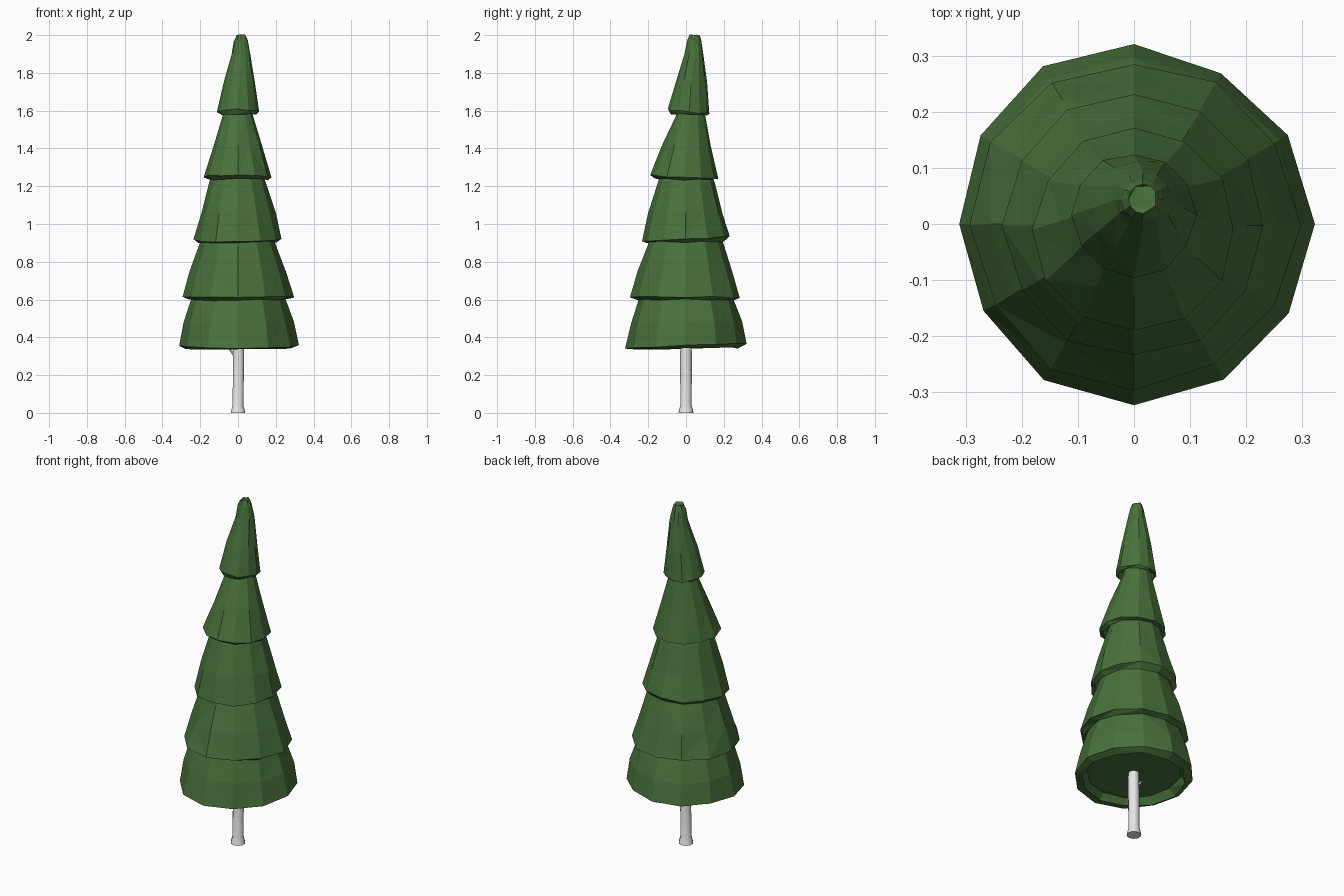
import bpy, bmesh, math, random
from mathutils import Vector

if "Cube" in bpy.data.objects:
    bpy.data.objects.remove(bpy.data.objects["Cube"], do_unlink=True)
random.seed(7)


def make_material(name, colour):
    mat = bpy.data.materials.new(name)
    mat.use_nodes = True
    mat.diffuse_color = (*colour, 1)
    mat.node_tree.nodes["Principled BSDF"].inputs["Base Color"].default_value = (*colour, 1)
    return mat


green = make_material("pine green", (0.065, 0.165, 0.044))
grey = make_material("pale bark", (0.8, 0.8, 0.8))


def loft(name, rings, sides, mat, jitter=0.0):
    """Skin rings of (radius, x, y, z, tilt), bottom to top, with capped ends."""
    bm = bmesh.new()
    loops = []
    for r, cx, cy, z, tilt in rings:
        loop = []
        for i in range(sides):
            a = math.tau * i / sides + math.pi / 2
            rr = r * (1 + random.uniform(-jitter, jitter))
            y = rr * math.sin(a)
            wobble = random.uniform(-jitter, jitter) * 0.2
            loop.append(bm.verts.new((cx + rr * math.cos(a), cy + y, z + tilt * y + wobble)))
        loops.append(loop)
    for low, high in zip(loops, loops[1:]):
        for i in range(sides):
            j = (i + 1) % sides
            bm.faces.new((low[i], low[j], high[j], high[i]))
    bm.faces.new(loops[0][::-1])
    bm.faces.new(loops[-1])
    if jitter:
        bmesh.ops.triangulate(bm, faces=bm.faces[:])
    bmesh.ops.recalc_face_normals(bm, faces=bm.faces[:])
    mesh = bpy.data.meshes.new(name)
    bm.to_mesh(mesh)
    bm.free()
    obj = bpy.data.objects.new(name, mesh)
    bpy.context.collection.objects.link(obj)
    mesh.materials.append(mat)
    return obj


def tier(name, tilt, rim, body):
    """Foliage skirt: recessed underside, soft lip, wide rim, then the sloping body."""
    r, x, y, z = rim
    rings = [(r * 0.8, x, y, z + 0.025, tilt), (r * 0.88, x, y, z - 0.014, tilt * 0.3),
             (r, x, y, z, tilt)]
    rings += [(*b, 0) for b in body]
    return loft(name, rings, 12, green, 0.025)


# Foliage, each tier tucked under the one above
tier("foliage_bottom", 0.04, (0.317, 0, 0, 0.355),
     [(0.295, 0, 0, 0.48), (0.252, 0, 0, 0.60), (0.22, 0, 0, 0.67)])
tier("foliage_lower", 0, (0.291, 0, -0.002, 0.612),
     [(0.25, 0, 0, 0.75), (0.203, 0, 0, 0.89), (0.175, 0, 0, 0.97)])
tier("foliage_middle", 0.06, (0.235, 0, -0.003, 0.918),
     [(0.198, 0, -0.003, 1.06), (0.15, 0, 0, 1.22), (0.12, 0, 0, 1.30)])
tier("foliage_upper", -0.04, (0.18, 0, -0.01, 1.25),
     [(0.13, 0, 0.005, 1.41), (0.08, 0, 0.024, 1.57), (0.06, 0, 0.028, 1.65)])
tier("foliage_top", -0.1, (0.110, 0, 0.016, 1.595),
     [(0.082, 0.007, 0.028, 1.75), (0.05, 0.016, 0.043, 1.90),
      (0.037, 0.015, 0.043, 1.97), (0.026, 0.016, 0.045, 1.998)])

# Trunk with a flared foot
trunk = loft("trunk", [(0.040, 0, 0, 0, 0), (0.036, 0, 0, 0.02, 0), (0.030, 0, 0, 0.04, 0),
                       (0.031, 0.003, 0, 0.30, 0), (0.028, 0.003, 0, 0.45, 0)], 10, grey)

# Small twig on the trunk, just below the foliage
twig = loft("twig", [(0.008, 0, 0, 0, 0), (0.006, 0, 0, 0.05, 0)], 6, grey)
twig.location = (-0.02, 0, 0.305)
twig.rotation_euler = Vector((0, 0, 1)).rotation_difference(Vector((-0.6, 0, 0.8))).to_euler()

# Soften the trunk facets while keeping the foliage faceted
for obj in (trunk, twig):
    bpy.ops.object.select_all(action="DESELECT")
    obj.select_set(True)
    bpy.context.view_layer.objects.active = obj
    bpy.ops.object.shade_smooth_by_angle(angle=math.radians(40))
